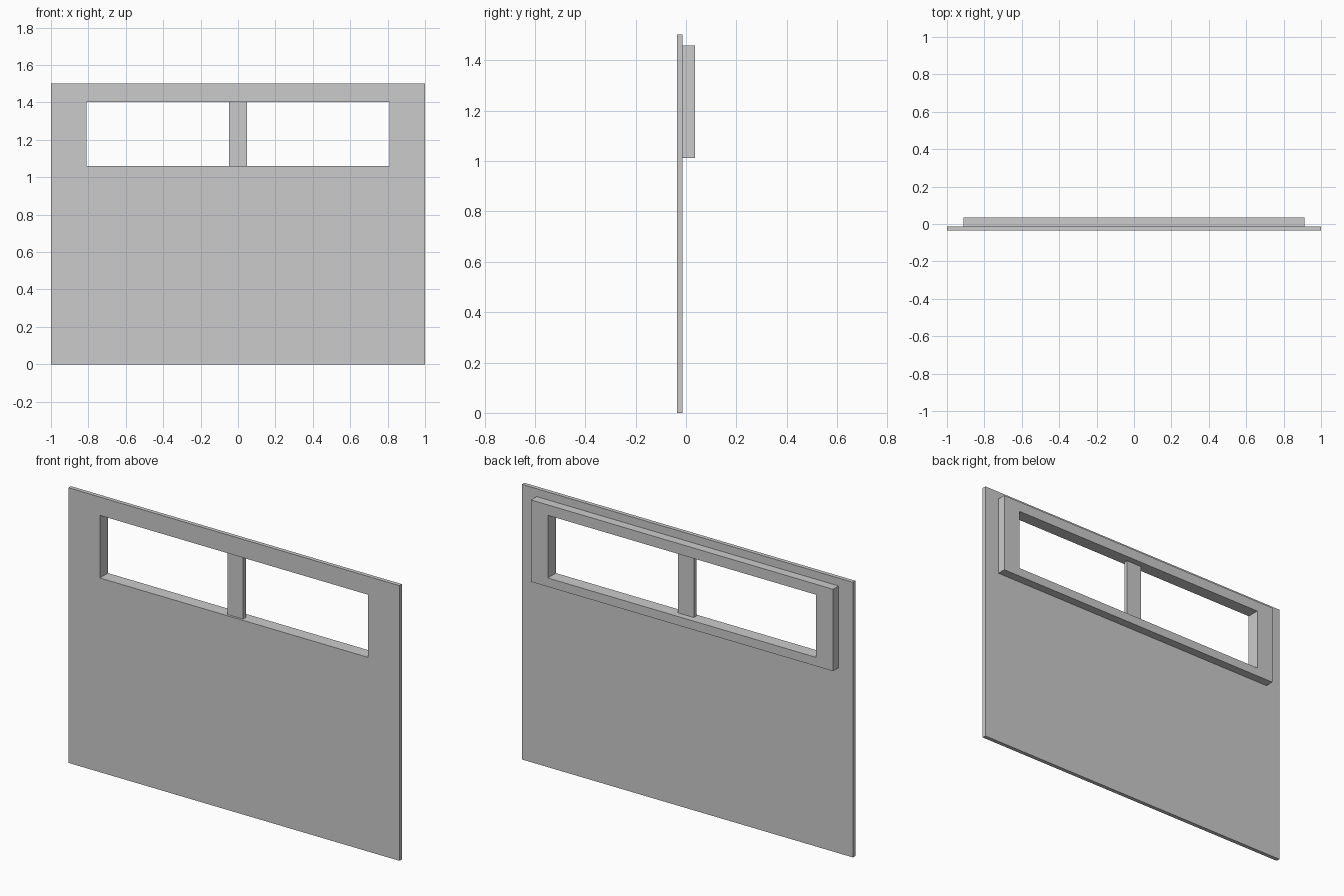
import bpy, bmesh
from mathutils import Vector

if "Cube" in bpy.data.objects:
    bpy.data.objects.remove(bpy.data.objects["Cube"])


def rect(x, z0, z1):
    return [(-x, z0), (x, z0), (x, z1), (-x, z1)]


def make_part(name, y0, y1, outer, inner=None):
    """Extrude a rectangle, or a rectangle with a rectangular hole, from y0 to y1."""
    bm = bmesh.new()
    out = [bm.verts.new((x, y0, z)) for x, z in outer]
    if inner:
        inn = [bm.verts.new((x, y0, z)) for x, z in inner]
        for i in range(4):
            j = (i + 1) % 4
            bm.faces.new((out[i], out[j], inn[j], inn[i]))
    else:
        bm.faces.new(out)
    ext = bmesh.ops.extrude_face_region(bm, geom=bm.faces[:], use_keep_orig=True)
    moved = [v for v in ext["geom"] if isinstance(v, bmesh.types.BMVert)]
    bmesh.ops.translate(bm, verts=moved, vec=Vector((0, y1 - y0, 0)))
    bmesh.ops.recalc_face_normals(bm, faces=bm.faces[:])
    mesh = bpy.data.meshes.new(name)
    bm.to_mesh(mesh)
    bm.free()
    obj = bpy.data.objects.new(name, mesh)
    bpy.context.collection.objects.link(obj)
    return obj


opening = rect(0.81, 1.06, 1.402)

# Thin front board with the window opening
make_part("front_panel", -0.035, -0.013, rect(1.0, 0.0, 1.502), opening)

# Thicker surround on the back of the opening
make_part("window_frame", -0.013, 0.035, rect(0.912, 1.012, 1.459), opening)

# Centre bar, set back slightly inside the opening
make_part("window_mullion", -0.022, 0.0, rect(0.047, 1.06, 1.402))
